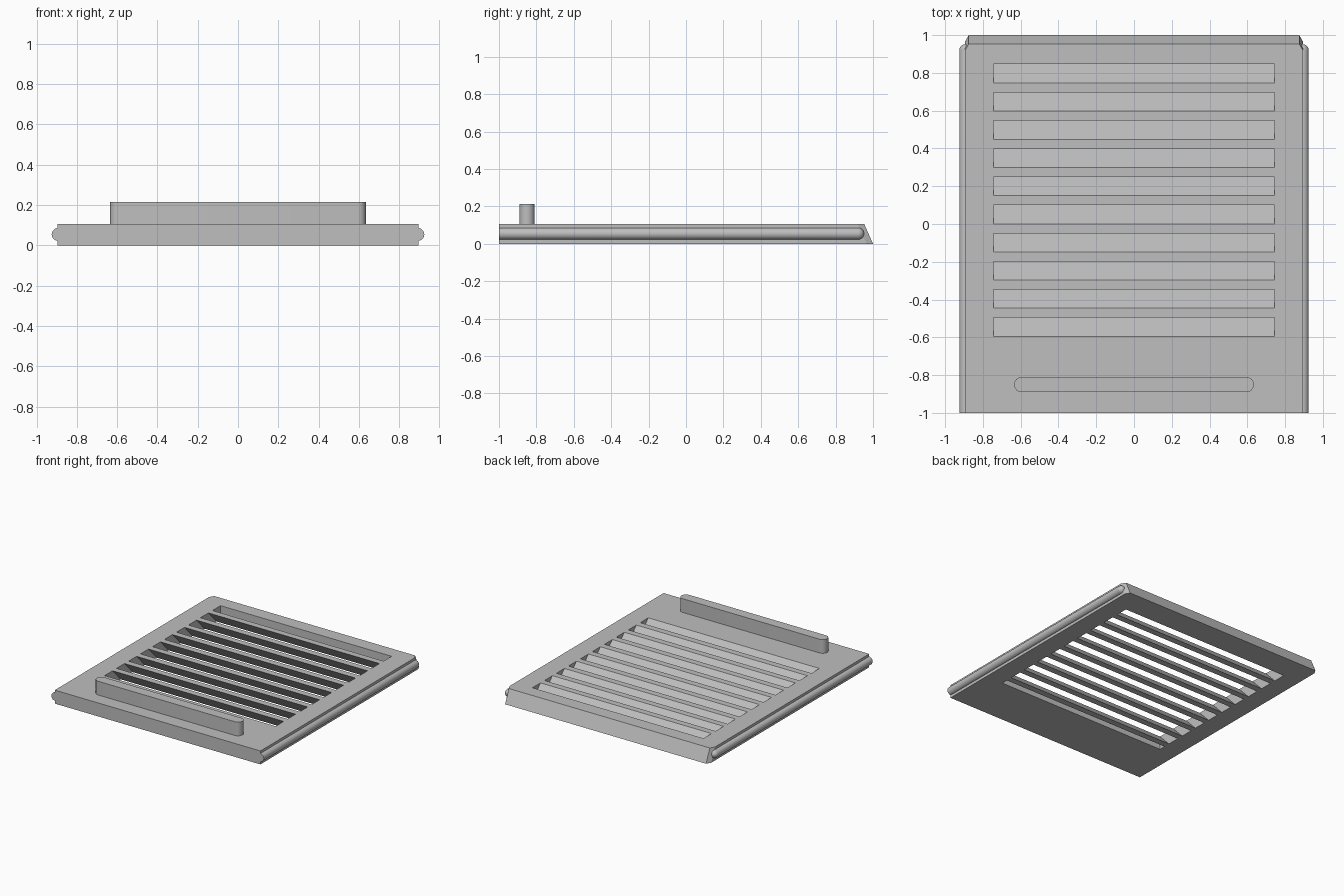
import bpy, bmesh, math
from mathutils import Matrix, Vector

if "Cube" in bpy.data.objects:
    bpy.data.objects.remove(bpy.data.objects["Cube"])

grey = bpy.data.materials.new("plain grey")
grey.use_nodes = True
grey.diffuse_color = (0.52, 0.52, 0.52, 1)
grey.node_tree.nodes["Principled BSDF"].inputs["Base Color"].default_value = (0.52, 0.52, 0.52, 1)

TOP = 0.106               # panel thickness
HALF = 0.895              # panel half width
SLOT_X = 0.745            # opening half width
FRONT, REAR = -0.595, 0.846
PITCH, LEAN, THICK = 0.149, 0.101, 0.05


def finish(name, bm, smooth=False):
    bmesh.ops.recalc_face_normals(bm, faces=bm.faces)
    mesh = bpy.data.meshes.new(name)
    bm.to_mesh(mesh)
    bm.free()
    mesh.materials.append(grey)
    ob = bpy.data.objects.new(name, mesh)
    bpy.context.collection.objects.link(ob)
    bpy.ops.object.select_all(action='DESELECT')
    ob.select_set(True)
    bpy.context.view_layer.objects.active = ob
    if smooth:
        bpy.ops.object.shade_smooth_by_angle(angle=math.radians(35))
    return ob


def prism(bm, outline, offset):
    """Extrude a closed outline of 3D points along an offset."""
    face = bm.faces.new([bm.verts.new(p) for p in outline])
    new = bmesh.ops.extrude_face_region(bm, geom=[face])["geom"]
    bmesh.ops.translate(bm, vec=offset, verts=[v for v in new if isinstance(v, bmesh.types.BMVert)])


# Panel: sloping rear edge with clipped rear corners
bm = bmesh.new()
for z, back in ((0, 1.0), (TOP, 0.953)):
    for s in (-1, 1):
        for x, y in ((HALF, -1), (HALF, back - 0.035), (HALF - 0.02, back)):
            bm.verts.new((s * x, y, z))
hull = bmesh.ops.convex_hull(bm, input=bm.verts)
bmesh.ops.dissolve_limit(bm, angle_limit=0.01, verts=bm.verts, edges=bm.edges)
panel = finish("panel", bm)

# Rectangular opening through the panel
bm = bmesh.new()
prism(bm, [(x, y, -0.1) for x, y in ((-SLOT_X, FRONT), (SLOT_X, FRONT), (SLOT_X, REAR), (-SLOT_X, REAR))],
      Vector((0, 0, 0.4)))
cutter = finish("opening_cutter", bm)
cutter.hide_render = True
cut = panel.modifiers.new("opening", 'BOOLEAN')
cut.operation, cut.solver, cut.object = 'DIFFERENCE', 'EXACT', cutter
bpy.context.view_layer.objects.active = panel
bpy.ops.object.modifier_apply(modifier=cut.name)
bpy.data.objects.remove(cutter)

# Leaning louvre slats; the first one springs from the front wall
bm = bmesh.new()
for i in range(10):
    y = FRONT + i * PITCH
    lower = [(y + LEAN, 0), (y + LEAN - THICK, 0)]
    if i:
        upper = [(y - THICK, TOP), (y, TOP)]
    else:
        upper = [(y, TOP * (1 - THICK / LEAN)), (y, TOP)]
    prism(bm, [(-SLOT_X, a, z) for a, z in lower + upper], Vector((2 * SLOT_X, 0, 0)))
finish("louvre_slats", bm)

# Round side rails, domed at the rear
R, RAIL_Z, RAIL_END = 0.032, 0.054, 0.92
for side, s in (("left", 1), ("right", -1)):
    bm = bmesh.new()
    bmesh.ops.create_uvsphere(bm, u_segments=24, v_segments=12, radius=R,
                              matrix=Matrix.Rotation(math.pi / 2, 4, 'X'))
    # stretch the front half of the ball into a bar, flat at the front
    for v in bm.verts:
        if v.co.y < -0.001:
            v.co.y = -1 - RAIL_END
    bmesh.ops.delete(bm, geom=[f for f in bm.faces if all(v.co.y < -1 for v in f.verts)], context='FACES')
    ring = [v for v in bm.verts if v.co.y < -1]
    for v in ring:
        flat = Vector((v.co.x, 0, v.co.z)).normalized() * R
        v.co.x, v.co.z = flat.x, flat.z
    bmesh.ops.holes_fill(bm, edges=[e for e in bm.edges if e.is_boundary])
    bmesh.ops.translate(bm, vec=(s * (HALF - 0.002), RAIL_END, RAIL_Z), verts=bm.verts)
    finish(side + "_rail", bm, smooth=True)

# Upright handle with rounded ends
bm = bmesh.new()
outline = []
for s in (1, -1):
    for i in range(13):
        a = math.pi * i / 12 - math.pi / 2
        outline.append((s * (0.595 + 0.04 * math.cos(a)), -0.85 + s * 0.04 * math.sin(a), TOP))
prism(bm, outline, Vector((0, 0, 0.108)))
finish("handle", bm, smooth=True)
